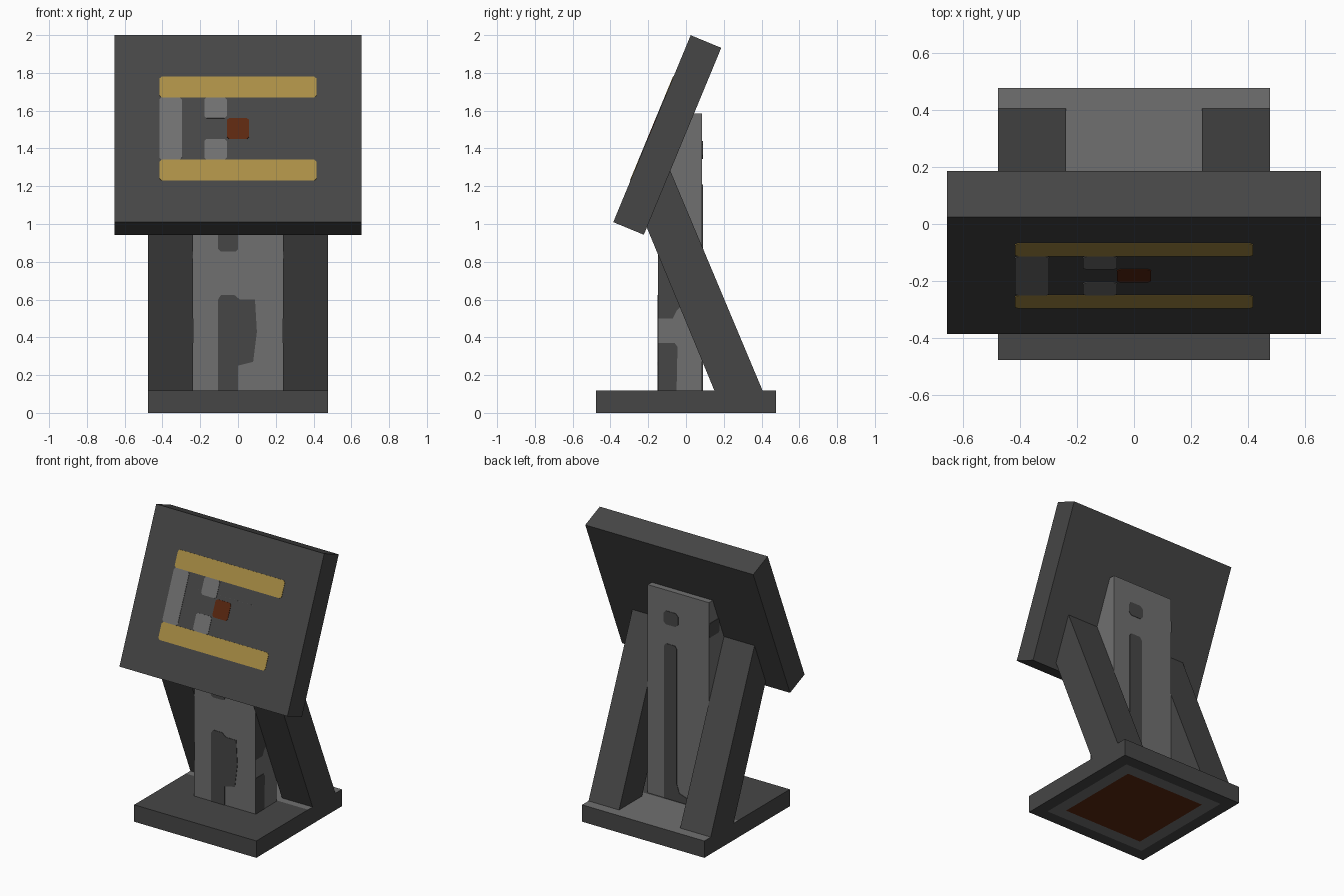
import bpy, bmesh, math
from mathutils import Matrix, Vector

if "Cube" in bpy.data.objects:
    bpy.data.objects.remove(bpy.data.objects["Cube"])

U = 0.119                      # module that the whole stand is laid out on
TILT = math.radians(22.5)
THICK = 0.003                  # thickness of painted plates


def material(name, r, g, b):
    m = bpy.data.materials.new(name)
    m.use_nodes = True
    m.diffuse_color = (r, g, b, 1)
    m.node_tree.nodes["Principled BSDF"].inputs["Base Color"].default_value = (r, g, b, 1)
    return m


dark = material("dark grey", 0.061, 0.061, 0.061)
light = material("light grey", 0.162, 0.162, 0.162)
gold = material("dull gold", 0.402, 0.27, 0.06)
rust = material("rust red", 0.105, 0.02, 0.005)


def finish(bm, name, mats):
    bmesh.ops.recalc_face_normals(bm, faces=bm.faces)
    mesh = bpy.data.meshes.new(name)
    bm.to_mesh(mesh)
    bm.free()
    for m in mats:
        mesh.materials.append(m)
    obj = bpy.data.objects.new(name, mesh)
    bpy.context.collection.objects.link(obj)
    return obj


def box_bm(lo, hi):
    bm = bmesh.new()
    lo, hi = Vector(lo), Vector(hi)
    mat = Matrix.Translation((lo + hi) / 2) @ Matrix.Diagonal((*(hi - lo), 1))
    bmesh.ops.create_cube(bm, size=1, matrix=mat)
    return bm


def prism(name, outline, depth, frame, mat):
    """Extrude a flat outline along the frame's third axis."""
    bm = bmesh.new()
    face = bm.faces.new([bm.verts.new((u, v, 0)) for u, v in outline])
    ext = bmesh.ops.extrude_face_region(bm, geom=[face])["geom"]
    verts = [g for g in ext if isinstance(g, bmesh.types.BMVert)]
    bmesh.ops.translate(bm, verts=verts, vec=(0, 0, depth))
    bm.transform(frame)
    return finish(bm, name, [mat])


def frame(u, v, origin):
    u, v = Vector(u), Vector(v)
    m = Matrix((u, v, u.cross(v))).transposed().to_4x4()
    return Matrix.Translation(origin) @ m


def rect(u0, u1, v0, v1, c=0.012):
    """Rectangle with clipped corners."""
    return [(u0 + c, v0), (u1 - c, v0), (u1, v0 + c), (u1, v1 - c),
            (u1 - c, v1), (u0 + c, v1), (u0, v1 - c), (u0, v0 + c)]


# Base slab: lighter rear of the top, ringed underside
H = 4 * U
bm = box_bm((-H, -H, 0), (H, H, U))
bm.faces.ensure_lookup_table()
under = min(bm.faces, key=lambda f: f.calc_center_median().z)
bmesh.ops.inset_region(bm, faces=[under], thickness=U)
under.material_index = 1
bmesh.ops.inset_region(bm, faces=[under], thickness=U)
under.material_index = 2
top = max(bm.faces, key=lambda f: f.calc_center_median().z)
bmesh.ops.bisect_plane(bm, geom=[top, *top.edges, *top.verts],
                       plane_co=(0, 0.1, 0), plane_no=(0, 1, 0))
for f in bm.faces:
    c = f.calc_center_median()
    if c.z > U * 0.99 and c.y > 0.1:
        f.material_index = 1
finish(bm, "base", [dark, light, rust])

# Upright post
FRONT, BACK = -0.147, 0.086
finish(box_bm((-2 * U, FRONT, U), (2 * U, BACK, 1.585)), "post", [light])

# Slanted side braces, running up into the panel
side = [(0.15, U), (0.405, U), (-0.12, 1.37), (-0.24, 1.06)]
for label, x in (("right_brace", -4 * U), ("left_brace", 2 * U)):
    prism(label, side, 2 * U, frame((0, 1, 0), (0, 0, 1), (x, 0, 0)), dark)

# Tilted panel, with u across and v up its face
up = (0, math.sin(TILT), math.cos(TILT))
face = frame((1, 0, 0), up, (0, -0.385, 1.01))
W = 5.5 * U
prism("panel", [(-W, 0), (W, 0), (W, 9 * U), (-W, 9 * U)], -0.175, face, dark)

# Painted marks on the panel, in modules
for name, u0, u1, v0, v1, mat in (
        ("lower_bar", -3.5, 3.5, 2, 3, gold),
        ("upper_bar", -3.5, 3.5, 6, 7, gold),
        ("side_bar", -3.5, -2.5, 3, 6, light),
        ("lower_mark", -1.5, -0.5, 3, 4, light),
        ("upper_mark", -1.5, -0.5, 5, 6, light),
        ("centre_mark", -0.5, 0.5, 4, 5, rust)):
    prism(name, rect(u0 * U, u1 * U, v0 * U, v1 * U), THICK, face, mat)

# Dark patches on the post front
front = frame((1, 0, 0), (0, 0, 1), (0, FRONT, 0))
prism("front_patch_low",
      [(-0.105, U), (0, U), (0, 0.25), (0.08, 0.27), (0.1, 0.43), (0.09, 0.6),
       (0.01, 0.6), (-0.02, 0.625), (-0.09, 0.625), (-0.105, 0.6)], THICK, front, dark)
prism("front_patch_high", rect(-0.105, 0, 0.855, 1.0), THICK, front, dark)

# Dark patches on the post back (u runs towards -x)
back = frame((-1, 0, 0), (0, 0, 1), (0, BACK, 0))
prism("back_patch_low",
      [(-0.11, U), (0.08, U), (0.07, 0.16), (0.01, 0.18), (-0.01, 0.24), (-0.01, 1.19),
       (-0.025, 1.21), (-0.095, 1.21), (-0.11, 1.19)], THICK, back, dark)
prism("back_patch_high", rect(-0.115, 0, 1.345, 1.44, 0.02), THICK, back, dark)

# Dark patches on the post sides
for label, s in (("left", 1), ("right", -1)):
    flank = frame((0, 1, 0), (0, 0, 1), (s * 2 * U, 0, 0))
    prism(label + "_patch_low", [(FRONT, U), (-0.05, U), (-0.045, 0.35), (-0.06, 0.37),
                                 (FRONT, 0.37)], s * THICK, flank, dark)
    prism(label + "_patch_high", [(FRONT, 0.5), (-0.07, 0.5), (-0.05, 0.54), (-0.03, 0.56),
                                  (-0.03, 0.9), (FRONT, 0.9)], s * THICK, flank, dark)
flank = frame((0, 1, 0), (0, 0, 1), (-2 * U, 0, 0))
prism("right_patch_top", rect(-0.03, BACK, 1.335, 1.435), -THICK, flank, dark)
